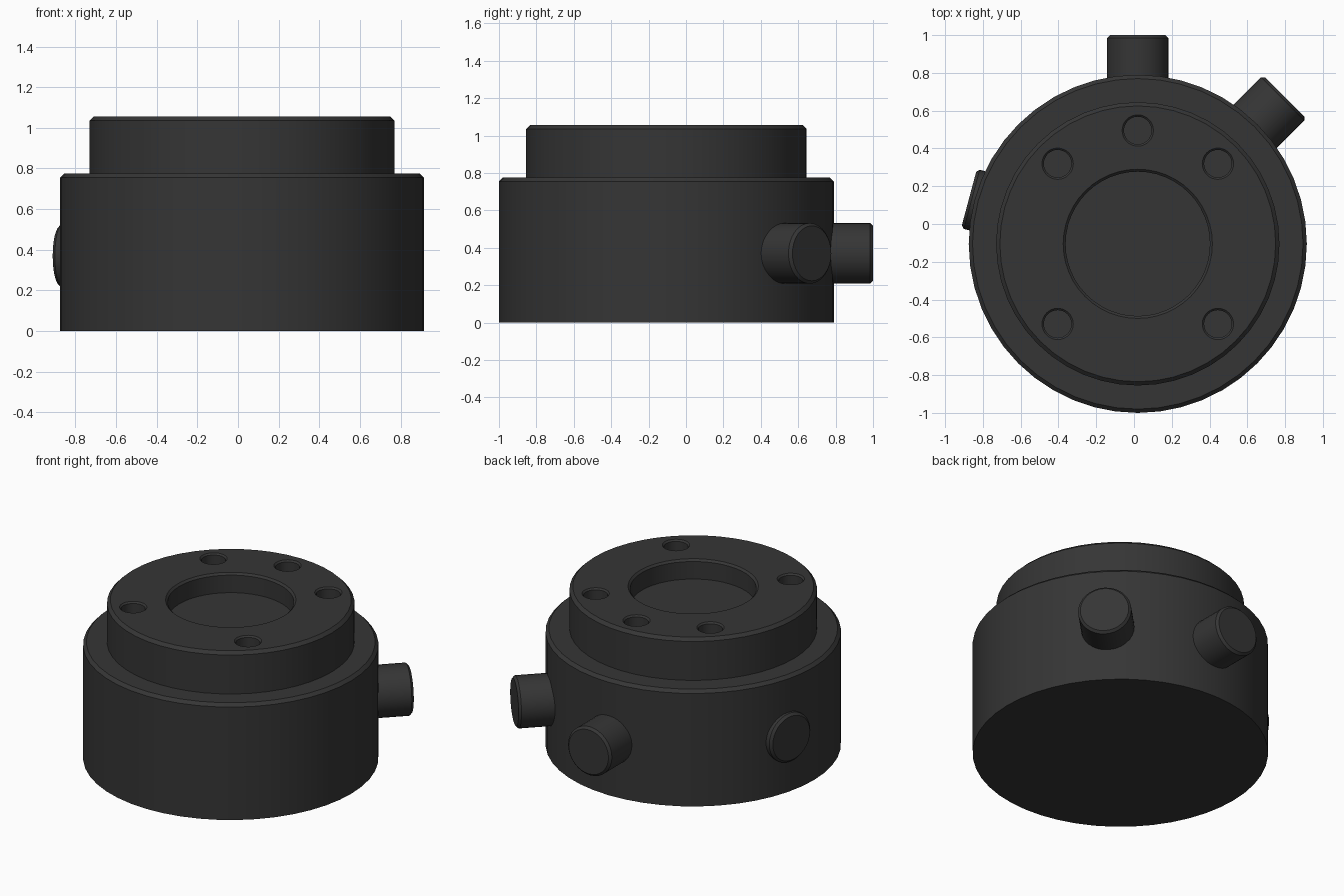
import bpy, bmesh, math
from mathutils import Matrix, Vector

if "Cube" in bpy.data.objects:
    bpy.data.objects.remove(bpy.data.objects["Cube"])

CENTRE = Vector((0.02, -0.105, 0))
SEGS = 48

mat = bpy.data.materials.new("charcoal")
mat.use_nodes = True
mat.diffuse_color = (0.036, 0.036, 0.036, 1)
mat.node_tree.nodes["Principled BSDF"].inputs["Base Color"].default_value = mat.diffuse_color


def lathe(name, profile, matrix, segs=SEGS):
    """Closed solid turned from (radius, height) points, capped at both ends."""
    bm = bmesh.new()
    rings = []
    for r, z in profile:
        rings.append([bm.verts.new((r * math.cos(a), r * math.sin(a), z))
                      for a in (math.tau * i / segs for i in range(segs))])
    for low, high in zip(rings, rings[1:]):
        for i in range(segs):
            j = (i + 1) % segs
            bm.faces.new((low[i], low[j], high[j], high[i]))
    bm.faces.new(rings[0])
    bm.faces.new(rings[-1])
    bmesh.ops.recalc_face_normals(bm, faces=bm.faces)
    bm.transform(matrix)
    mesh = bpy.data.meshes.new(name)
    bm.to_mesh(mesh)
    bm.free()
    mesh.materials.append(mat)
    obj = bpy.data.objects.new(name, mesh)
    bpy.context.collection.objects.link(obj)
    return obj


def select(obj):
    bpy.ops.object.select_all(action="DESELECT")
    obj.select_set(True)
    bpy.context.view_layer.objects.active = obj


def smooth(obj):
    select(obj)
    bpy.ops.object.shade_smooth_by_angle(angle=math.radians(30))


# Stepped housing with chamfered rims, and a central recess
TOP = 1.055
housing = lathe("housing", [
    (0.895, 0), (0.895, 0.755), (0.875, 0.775), (0.75, 0.775),
    (0.75, TOP - 0.02), (0.73, TOP), (0.395, TOP), (0.382, TOP - 0.013),
    (0.382, TOP - 0.13)], Matrix.Translation(CENTRE))

# Five chamfered screw holes around the recess
for angle in (45, 90, 135, 225, 315):
    a = math.radians(angle)
    place = CENTRE + Vector((0.6 * math.cos(a), 0.6 * math.sin(a), TOP))
    cutter = lathe("hole_cutter", [(0.073, -0.08), (0.073, -0.01), (0.083, 0), (0.083, 0.05)],
                   Matrix.Translation(place), 32)
    cutter.hide_render = True
    cut = housing.modifiers.new("hole", "BOOLEAN")
    cut.operation = "DIFFERENCE"
    cut.solver = "EXACT"
    cut.object = cutter
    select(housing)
    bpy.ops.object.modifier_apply(modifier=cut.name)
    bpy.data.objects.remove(cutter)
smooth(housing)

# Round side ports, each pointing outwards
for name, angle, reach in (("back_port", 90, 1.105), ("diagonal_port", 45, 1.1),
                           ("right_port", 165, 0.925)):
    turn = (Matrix.Translation(CENTRE + Vector((0, 0, 0.37)))
            @ Matrix.Rotation(math.radians(angle), 4, "Z")
            @ Matrix.Rotation(math.pi / 2, 4, "Y"))
    smooth(lathe(name, [(0.162, 0.8), (0.162, reach - 0.015), (0.147, reach)], turn, 32))
